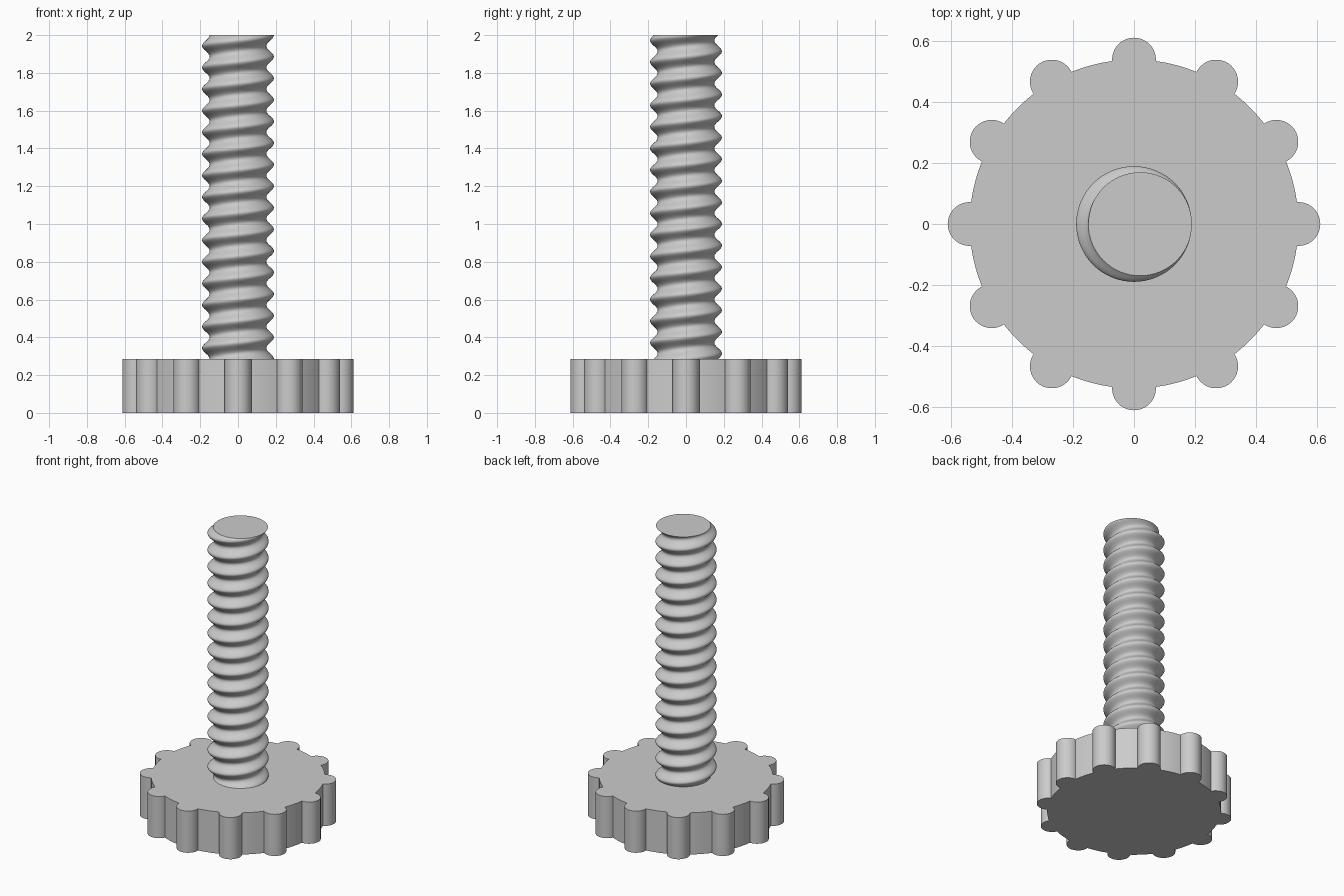
import bpy, bmesh
from math import sin, cos, pi, asin, radians

cube = bpy.data.objects.get("Cube")
if cube:
    bpy.data.objects.remove(cube, do_unlink=True)

HEAD_R, LOBE_R, HEAD_H = 0.54, 0.072, 0.286
LOBES = 12
ROD_R, OFFSET, TOP, TURNS = 0.17, 0.02, 2.0, 15

grey = bpy.data.materials.new("light grey")
grey.use_nodes = True
colour = (0.6, 0.6, 0.6, 1)
grey.diffuse_color = colour
grey.node_tree.nodes["Principled BSDF"].inputs["Base Color"].default_value = colour


def finish(bm, name):
    bmesh.ops.recalc_face_normals(bm, faces=bm.faces)
    mesh = bpy.data.meshes.new(name)
    bm.to_mesh(mesh)
    bm.free()
    mesh.materials.append(grey)
    obj = bpy.data.objects.new(name, mesh)
    bpy.context.collection.objects.link(obj)
    bpy.ops.object.select_all(action="DESELECT")
    obj.select_set(True)
    bpy.context.view_layer.objects.active = obj
    bpy.ops.object.shade_smooth_by_angle(angle=radians(30))
    return obj


# Knob head: a round disc with grip lobes centred on its rim
def head_outline(lobe_steps=28, rim_steps=8):
    half = 2 * asin(LOBE_R / (2 * HEAD_R))   # rim angle covered by half a lobe
    sweep = pi / 2 + half / 2
    pitch = 2 * pi / LOBES
    points = []
    for i in range(LOBES):
        a = i * pitch
        for s in range(lobe_steps + 1):
            b = a - sweep + 2 * sweep * s / lobe_steps
            points.append((HEAD_R * cos(a) + LOBE_R * cos(b),
                           HEAD_R * sin(a) + LOBE_R * sin(b)))
        for s in range(1, rim_steps):
            b = a + half + (pitch - 2 * half) * s / rim_steps
            points.append((HEAD_R * cos(b), HEAD_R * sin(b)))
    return points


bm = bmesh.new()
base = bm.faces.new([bm.verts.new((x, y, 0)) for x, y in head_outline()])
extruded = bmesh.ops.extrude_face_region(bm, geom=[base], use_keep_orig=True)
top_verts = [g for g in extruded["geom"] if isinstance(g, bmesh.types.BMVert)]
bmesh.ops.translate(bm, verts=top_verts, vec=(0, 0, HEAD_H))
finish(bm, "knob_head")

# Threaded rod: an off-centre circle swept up a right-handed helix
SIDES, PER_TURN = 64, 32
bm = bmesh.new()
rings = []
for k in range(TURNS * PER_TURN + 1):
    a = 2 * pi * k / PER_TURN
    z = HEAD_H + (TOP - HEAD_H) * k / (TURNS * PER_TURN)
    rings.append([bm.verts.new((OFFSET * cos(a) + ROD_R * cos(2 * pi * s / SIDES),
                                OFFSET * sin(a) + ROD_R * sin(2 * pi * s / SIDES), z))
                  for s in range(SIDES)])
for low, high in zip(rings, rings[1:]):
    for s in range(SIDES):
        t = (s + 1) % SIDES
        bm.faces.new((low[s], low[t], high[t], high[s]))
bm.faces.new(rings[-1])
bm.faces.new(rings[0][::-1])
finish(bm, "threaded_rod")
